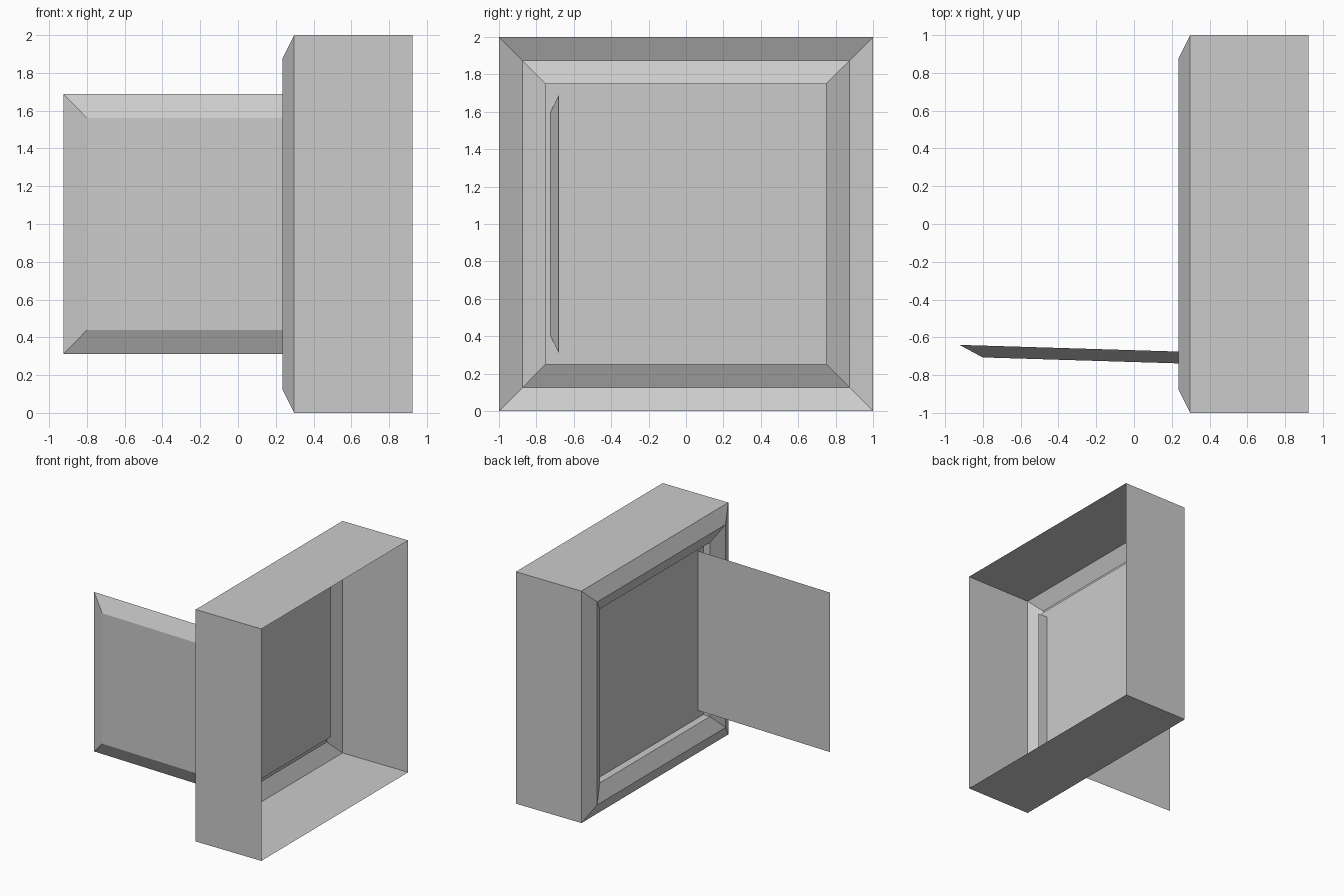
import bpy, bmesh
from math import radians

if "Cube" in bpy.data.objects:
    bpy.data.objects.remove(bpy.data.objects["Cube"], do_unlink=True)

grey = bpy.data.materials.new("plain_grey")
grey.use_nodes = True
COLOR = (0.6, 0.6, 0.6, 1)
grey.diffuse_color = COLOR
grey.node_tree.nodes["Principled BSDF"].inputs["Base Color"].default_value = COLOR


def square_loft(name, rings, close_start, location, turn=0):
    """Join square rings, each (x, half size), and cap the last one."""
    bm = bmesh.new()
    loops = [[bm.verts.new((x, h * sy, h * sz))
              for sy, sz in ((-1, -1), (1, -1), (1, 1), (-1, 1))]
             for x, h in rings]
    for a, b in zip(loops, loops[1:]):
        for i in range(4):
            j = (i + 1) % 4
            bm.faces.new((a[i], b[i], b[j], a[j]))
    bm.faces.new(loops[-1][::-1])
    if close_start:
        bm.faces.new(loops[0])
    bmesh.ops.recalc_face_normals(bm, faces=bm.faces)
    # The last cap faces -x on the outside
    bm.faces.ensure_lookup_table()
    cap = bm.faces[(len(rings) - 1) * 4]
    if cap.normal.x > 0:
        bmesh.ops.reverse_faces(bm, faces=bm.faces)
    mesh = bpy.data.meshes.new(name)
    bm.to_mesh(mesh)
    bm.free()
    mesh.materials.append(grey)
    obj = bpy.data.objects.new(name, mesh)
    obj.location = location
    obj.rotation_euler.z = radians(turn)
    bpy.context.collection.objects.link(obj)
    return obj


# Open-backed case: side walls, chamfered rim, sloped lip, recess and back wall
square_loft("case", [(0.923, 1), (0.297, 1), (0.235, 0.875),
                     (0.297, 0.75), (0.36, 0.75)], False, (0, 0, 1))

# Thin door with a bevelled front, swung open with a slight tilt
square_loft("door", [(0, 0.6875), (-0.0625, 0.5625)], True,
            (-0.237, -0.661, 1), 90 - 1.75)
